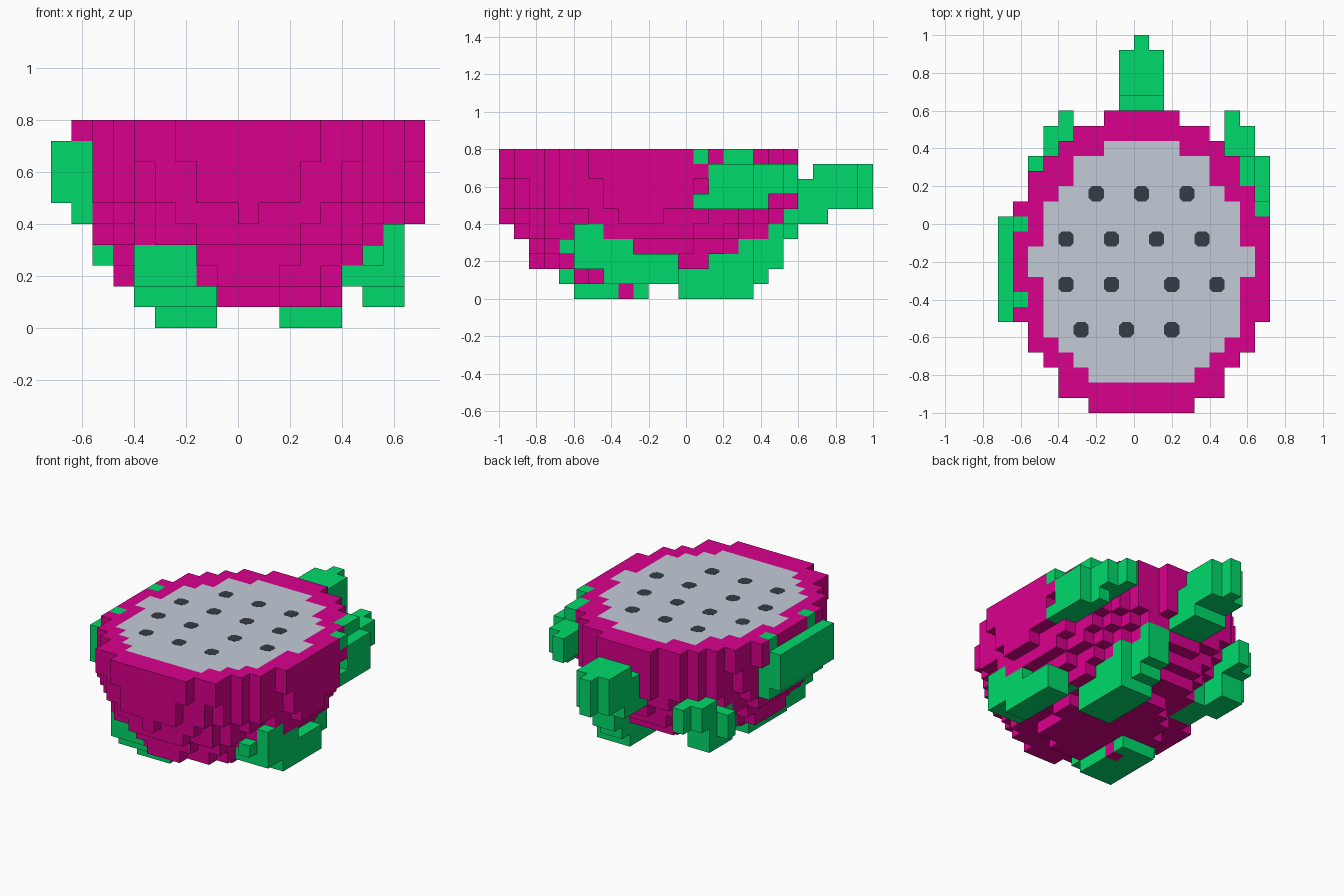
import bpy
import bmesh
from mathutils import Matrix

cube = bpy.data.objects.get("Cube")
if cube:
    bpy.data.objects.remove(cube, do_unlink=True)

V = 0.08  # block size
X0, Y0 = -0.72, -1.0


def material(name, rgb):
    m = bpy.data.materials.new(name)
    m.use_nodes = True
    m.diffuse_color = (*rgb, 1)
    m.node_tree.nodes["Principled BSDF"].inputs["Base Color"].default_value = (*rgb, 1)
    return m


SKIN = material("magenta skin", (0.70, 0, 0.262))
FLESH = material("pale grey flesh", (0.55, 0.60, 0.68))
LEAF = material("leaf green", (0, 0.70, 0.145))
SEED = material("dark seed", (0.036, 0.045, 0.06))

blocks = {}  # (i, j, k) -> part name


def fill(part, x0, x1, y0, y1, z0, z1):
    """Fill an axis-aligned box with blocks, given in units."""
    for i in range(round((x0 - X0) / V), round((x1 - X0) / V)):
        for j in range(round((y0 - Y0) / V), round((y1 - Y0) / V)):
            for k in range(round(z0 / V), round(z1 / V)):
                blocks[i, j, k] = part


# Fruit half: stacked stepped ellipses, growing from the bottom up
for k, size in enumerate((0.231, 0.53, 0.61, 0.75, 0.835, 0.941, 0.944, 1, 1), 1):
    for i in range(18):
        for j in range(20):
            if (i - 9) ** 2 / 73.3 + (j - 9.35) ** 2 / 106 <= size:
                blocks[i, j, k] = "fruit"
fill("fruit", 0.64, 0.72, -0.36, -0.12, 0.40, 0.48)

# Stem at the back
fill("stem", -0.08, 0.16, 0.52, 0.76, 0.40, 0.64)
fill("stem", -0.08, 0.16, 0.68, 0.92, 0.48, 0.72)
fill("stem", 0, 0.08, 0.92, 1, 0.48, 0.72)

# Left upper leaf: columns stepping back around the rim, with a lower lip
for n in range(3):
    x = 0.64 - n * V
    fill("left_upper_leaf", x, x + V, 0.12 + n * V, min(0.36 + 2 * n * V, 0.6), 0.56, 0.72)
fill("left_upper_leaf", 0.56, 0.72, 0.04, 0.36, 0.48, 0.56)
fill("left_upper_leaf", 0.56, 0.64, 0.36, 0.44, 0.48, 0.56)
fill("left_upper_leaf", 0.56, 0.64, 0.20, 0.36, 0.72, 0.8)
fill("left_upper_leaf", 0.64, 0.72, 0.04, 0.12, 0.72, 0.8)

# Right upper leaf: an upright slab with a lower lip and two inner tabs
fill("right_upper_leaf", -0.72, -0.56, -0.52, 0.04, 0.48, 0.72)
fill("right_upper_leaf", -0.64, -0.56, -0.52, 0.04, 0.40, 0.48)
for y in (-0.44, -0.04):
    fill("right_upper_leaf", -0.64, -0.56, y, y + V, 0.72, 0.8)

# Left lower leaf: slabs climbing towards the front
fill("left_lower_leaf", 0.48, 0.64, -0.44, -0.04, 0.08, 0.16)
fill("left_lower_leaf", 0.40, 0.64, -0.60, -0.04, 0.16, 0.24)
fill("left_lower_leaf", 0.48, 0.56, -0.68, -0.28, 0.24, 0.32)
fill("left_lower_leaf", 0.56, 0.64, -0.60, -0.28, 0.24, 0.32)
fill("left_lower_leaf", 0.56, 0.64, -0.60, -0.44, 0.32, 0.40)

# Front lower leaf: a foot stepping out to the front, with one bare block
fill("front_lower_leaf", -0.32, -0.08, -0.60, -0.20, 0, 0.08)
fill("front_lower_leaf", -0.40, -0.08, -0.68, -0.28, 0.08, 0.16)
fill("front_lower_leaf", -0.40, -0.16, -0.76, -0.52, 0.16, 0.32)
fill("fruit", -0.16, -0.08, -0.36, -0.28, 0, V)

# Back lower leaf: a foot whose layers step out to the back
for n in range(5):
    y, z = -0.04 + 2 * V * max(n - 1, 0), n * V
    fill("back_lower_leaf", 0.16, 0.40, y, 0.36, z, z + V)
    fill("back_lower_leaf", 0.16, 0.32, y, min(0.36 + n * V, 0.52), z, z + V)

# Right lower leaf: blocks climbing towards the back
fill("right_lower_leaf", -0.40, -0.24, 0.04, 0.28, 0.16, 0.32)
fill("right_lower_leaf", -0.48, -0.32, 0.20, 0.44, 0.16, 0.40)
fill("right_lower_leaf", -0.48, -0.32, 0.36, 0.52, 0.32, 0.48)
fill("right_lower_leaf", -0.40, -0.32, 0.52, 0.60, 0.32, 0.48)
fill("right_lower_leaf", -0.56, -0.48, 0.28, 0.36, 0.24, 0.40)

# Half-width in blocks of the cut flesh, row by row from the front
FLESH_ROWS = dict(enumerate((3, 4, 5, 6, 6, 6, 6, 7, 7, 6, 6, 6, 5, 4, 4, 2), 2))


def is_flesh(i, j, k):
    return k == 9 and abs(i - 9) <= FLESH_ROWS.get(j, -1)


def finish(name, bm, mats):
    me = bpy.data.meshes.new(name)
    bm.to_mesh(me)
    bm.free()
    for m in mats:
        me.materials.append(m)
    bpy.context.collection.objects.link(bpy.data.objects.new(name, me))


def build_blocks(part, mats):
    """Make the exposed block faces of one part."""
    bm = bmesh.new()
    for cell, owner in blocks.items():
        if owner != part:
            continue
        for axis in range(3):
            for side in (0, 1):
                near = list(cell)
                near[axis] += 2 * side - 1
                if tuple(near) in blocks:
                    continue
                u, v = (axis + 1) % 3, (axis + 2) % 3
                loop = [(0, 0), (1, 0), (1, 1), (0, 1)]
                verts = []
                for du, dv in (loop if side else loop[::-1]):
                    p = list(cell)
                    p[axis] += side
                    p[u] += du
                    p[v] += dv
                    verts.append(bm.verts.new((X0 + p[0] * V, Y0 + p[1] * V, p[2] * V)))
                face = bm.faces.new(verts)
                if axis == 2 and side and part == "fruit" and is_flesh(*cell):
                    face.material_index = 1
    bmesh.ops.remove_doubles(bm, verts=bm.verts[:], dist=0.001)
    finish(part, bm, mats)


for part in sorted(set(blocks.values())):
    build_blocks(part, [SKIN, FLESH] if part == "fruit" else [LEAF])

# Seeds: thin square plates with clipped corners, in four rows on the cut face
bm = bmesh.new()
for row, (start, count) in enumerate(((-0.20, 3), (-0.36, 4), (-0.36, 4), (-0.28, 3))):
    for n in range(count):
        gap = V if row == 2 and n > 1 else 0
        place = Matrix.Translation((start + 3 * V * n + gap, 0.16 - 3 * V * row, 0.799))
        bmesh.ops.create_cube(bm, size=1, matrix=place @ Matrix.Diagonal((V, V, 0.004, 1)))
upright = [e for e in bm.edges if abs(e.verts[0].co.z - e.verts[1].co.z) > 0.002]
bmesh.ops.bevel(bm, geom=upright, offset=0.018, segments=1, affect="EDGES")
finish("seeds", bm, [SEED])
